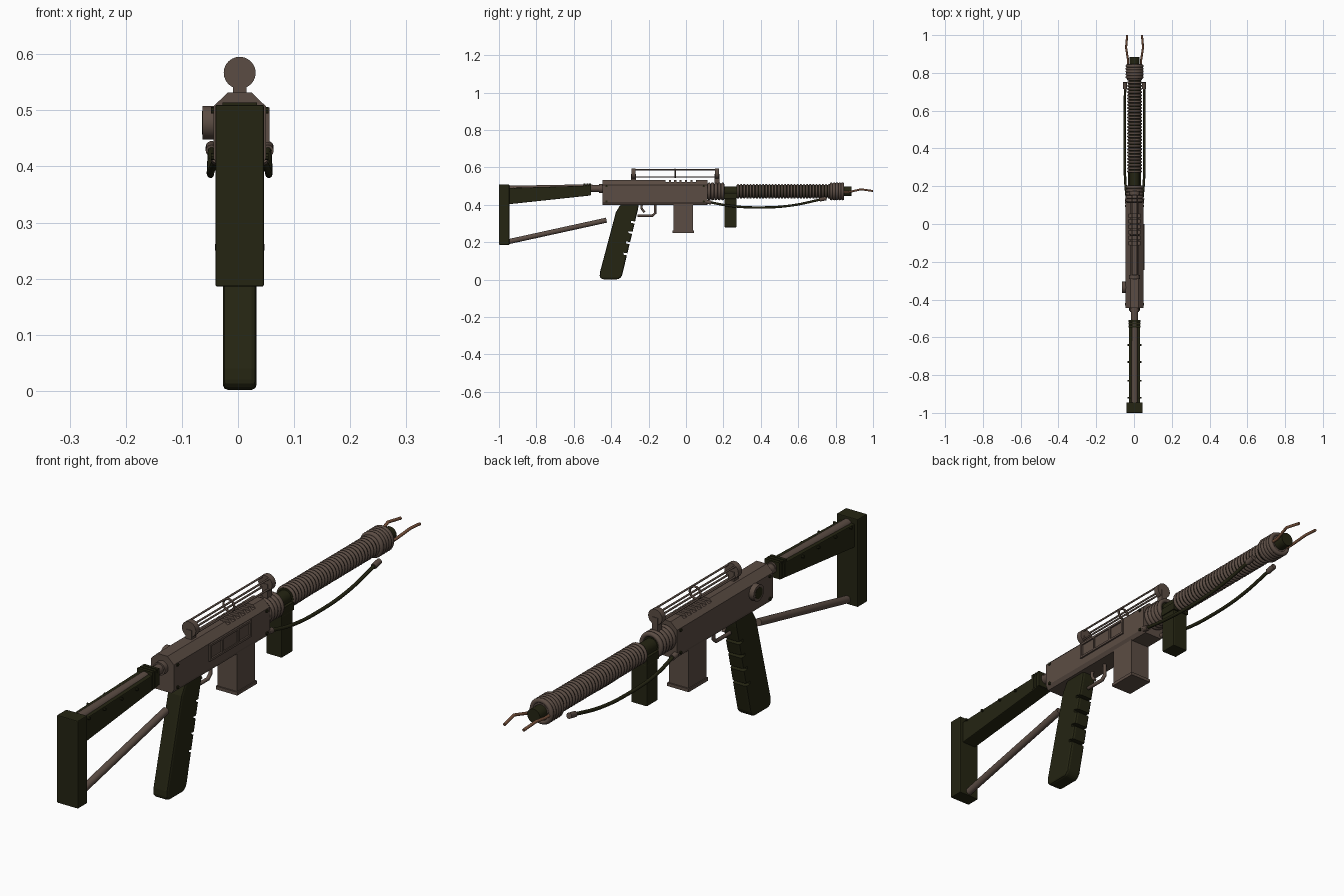
import bpy
import bmesh
import math
from mathutils import Vector

cube = bpy.data.objects.get("Cube")
if cube:
    bpy.data.objects.remove(cube)

CX = 0.003  # centre line of the body


def material(name, rgb):
    m = bpy.data.materials.new(name)
    m.use_nodes = True
    m.diffuse_color = (*rgb, 1)
    m.node_tree.nodes["Principled BSDF"].inputs["Base Color"].default_value = (*rgb, 1)
    return m


BROWN = material("brown metal", (0.105, 0.073, 0.057))
GREEN = material("dark olive", (0.018, 0.018, 0.006))
COPPER = material("copper", (0.19, 0.085, 0.045))


def finish(name, bm, mat, smooth=False, bevel=0):
    bmesh.ops.recalc_face_normals(bm, faces=bm.faces)
    me = bpy.data.meshes.new(name)
    bm.to_mesh(me)
    bm.free()
    ob = bpy.data.objects.new(name, me)
    bpy.context.collection.objects.link(ob)
    me.materials.append(mat)
    if bevel:
        mod = ob.modifiers.new("bevel", "BEVEL")
        mod.width, mod.segments = bevel, 2
    if smooth:
        for p in me.polygons:
            p.use_smooth = len(p.vertices) == 4
    return ob


def prism(name, pts, a, b, mat, axis="x", bevel=0):
    """Extrude a (y, z) profile along x, or an (x, z) profile along y."""
    bm = bmesh.new()
    place = (lambda p, t: (t + CX, p[0], p[1])) if axis == "x" else (lambda p, t: (p[0] + CX, t, p[1]))
    face = bm.faces.new([bm.verts.new(place(p, a)) for p in pts])
    new = bmesh.ops.extrude_face_region(bm, geom=[face])["geom"]
    move = Vector(place((0, 0), b)) - Vector(place((0, 0), a))
    bmesh.ops.translate(bm, vec=move, verts=[v for v in new if isinstance(v, bmesh.types.BMVert)])
    return finish(name, bm, mat, bevel=bevel)


def box(name, x, y, z, mat, bevel=0):
    pts = [(y[0], z[0]), (y[1], z[0]), (y[1], z[1]), (y[0], z[1])]
    return prism(name, pts, x[0], x[1], mat, bevel=bevel)


def rod(name, a, b, r, mat, r2=None, sides=24):
    a, b = Vector(a), Vector(b)
    bm = bmesh.new()
    bmesh.ops.create_cone(bm, cap_ends=True, segments=sides, radius1=r,
                          radius2=r if r2 is None else r2, depth=(b - a).length)
    bm.transform((b - a).to_track_quat("Z", "Y").to_matrix().to_4x4())
    bmesh.ops.translate(bm, vec=(a + b) / 2 + Vector((CX, 0, 0)), verts=bm.verts)
    return finish(name, bm, mat, smooth=sides > 8)


def along(name, y0, y1, z, r, mat, x=0, r2=None):
    return rod(name, (x, y0, z), (x, y1, z), r, mat, r2)


def ring(name, y, z, major, minor, mat):
    bpy.ops.mesh.primitive_torus_add(location=(CX, y, z), rotation=(math.pi / 2, 0, 0),
                                     major_radius=major, minor_radius=minor,
                                     major_segments=28, minor_segments=8)
    ob = bpy.context.object
    ob.name = name
    ob.data.materials.append(mat)
    bpy.ops.object.shade_smooth()


def tube(name, pts, r, mat, smooth=True):
    cu = bpy.data.curves.new(name, "CURVE")
    cu.dimensions = "3D"
    cu.bevel_depth, cu.bevel_resolution, cu.use_fill_caps = r, 3, True
    sp = cu.splines.new("BEZIER" if smooth else "POLY")
    points = sp.bezier_points if smooth else sp.points
    points.add(len(pts) - 1)
    for p, (x, y, z) in zip(points, pts):
        if smooth:
            p.co = (x + CX, y, z)
            p.handle_left_type = p.handle_right_type = "AUTO"
        else:
            p.co = (x + CX, y, z, 1)
    ob = bpy.data.objects.new(name, cu)
    bpy.context.collection.objects.link(ob)
    cu.materials.append(mat)


def cut(ob, cutters):
    for c in cutters:
        mod = ob.modifiers.new("cut", "BOOLEAN")
        mod.operation, mod.object, mod.solver = "DIFFERENCE", c, "EXACT"
        c.hide_render = True
        c.hide_set(True)
        c.display_type = "WIRE"


# Receiver with chamfered top and a row of vent slots
half = [(0.038, 0.40), (0.047, 0.415), (0.047, 0.507), (0.021, 0.532)]
section = half + [(-x, z) for x, z in reversed(half)]
receiver = prism("receiver", section, -0.446, 0.115, BROWN, axis="y")
cut(receiver, [box("vent_cutter", (-0.035, 0.035), (y, y + 0.018), (0.522, 0.55), BROWN)
               for y in [-0.11 + 0.029 * i for i in range(6)]])

# Raised side port frame with dividers, and the bolts
for z in (0.443, 0.497):
    box("port_rail", (0.045, 0.053), (-0.243, 0), (z, z + 0.008), BROWN)
for y in (-0.243, -0.17, -0.08, -0.008):
    box("port_divider", (0.045, 0.053), (y, y + 0.008), (0.443, 0.505), BROWN)
box("port_cover", (0.045, 0.049), (-0.165, -0.08), (0.45, 0.497), BROWN)
for s in (-1, 1):
    for y in (-0.425, 0.095):
        for z in (0.418, 0.5):
            rod("receiver_bolt", (s * 0.045, y, z), (s * 0.051, y, z), 0.006, GREEN, sides=8)
    for y in (-0.92, -0.83, -0.73, -0.64):
        rod("stock_bolt", (s * 0.02, y, 0.487), (s * 0.038, y, 0.487), 0.005, GREEN, sides=8)

# Selector knob
rod("knob", (-0.045, -0.335, 0.478), (-0.066, -0.335, 0.478), 0.03, BROWN)
rod("knob_cap", (-0.06, -0.335, 0.478), (-0.067, -0.335, 0.478), 0.021, GREEN)

# Stock: butt, tapered arm with inset rod, lower strut
box("butt", (-0.043, 0.043), (-1, -0.945), (0.186, 0.51), GREEN, bevel=0.003)
arm = [(-0.95, 0.403), (-0.51, 0.45), (-0.51, 0.503), (-0.95, 0.49)]
prism("stock_arm", arm, -0.03, 0.03, GREEN, bevel=0.003)
rod("stock_inset_rod", (0, -0.95, 0.484), (0, -0.5, 0.492), 0.018, BROWN)
for y in (-0.548, -0.533, -0.518):
    box("stock_collar", (-0.031, 0.031), (y, y + 0.011), (0.453, 0.514), GREEN)
along("stock_joint", -0.51, -0.44, 0.487, 0.018, BROWN)
along("stock_joint_ring", -0.465, -0.445, 0.487, 0.024, BROWN)
rod("stock_strut", (0, -0.95, 0.203), (0, -0.425, 0.318), 0.0135, BROWN)

# Pistol grip with finger slots
grip_shape = [(-0.35, 0.402), (-0.375, 0.36), (-0.46, 0.04), (-0.462, 0.012), (-0.448, 0.002),
              (-0.36, 0.002), (-0.343, 0.018), (-0.258, 0.37), (-0.252, 0.402)]
grip = prism("grip", grip_shape, -0.03, 0.03, GREEN, bevel=0.009)
slots = []
for z in (0.13, 0.19, 0.245, 0.3):
    y = -0.343 + (z - 0.018) * 0.241
    slots.append(prism("slot_cutter", [(y - 0.018, z + 0.004), (y + 0.02, z - 0.006),
                                       (y + 0.02, z + 0.008), (y - 0.018, z + 0.014)], -0.05, 0.05, GREEN))
cut(grip, slots)

# Trigger and guard
tube("trigger_guard", [(0, -0.26, 0.342), (0, -0.18, 0.342), (0, -0.165, 0.355), (0, -0.165, 0.405)],
     0.007, BROWN, smooth=False)
tube("trigger", [(0, -0.235, 0.405), (0, -0.238, 0.385), (0, -0.222, 0.36)], 0.006, BROWN)

# Magazine
box("magazine", (-0.04, 0.04), (-0.066, 0.038), (0.255, 0.405), BROWN)
box("magazine_base", (-0.044, 0.044), (-0.071, 0.043), (0.25, 0.262), BROWN)

# Barrel core with ribbed sleeves
along("barrel", 0.11, 0.885, 0.472, 0.026, GREEN)
along("barrel_sleeve", 0.27, 0.78, 0.472, 0.033, GREEN)
along("collar_core", 0.11, 0.2, 0.472, 0.038, GREEN)
for i in range(30):
    ring("barrel_ring", 0.278 + i * 0.0168, 0.472, 0.033, 0.0065, BROWN)
for i in range(5):
    ring("collar_ring", 0.124 + i * 0.018, 0.472, 0.039, 0.009, BROWN)
    ring("muzzle_ring", 0.777 + i * 0.015, 0.472, 0.039, 0.009, BROWN)
along("muzzle_core", 0.77, 0.842, 0.472, 0.038, BROWN)

# Forward grip block
box("foregrip", (-0.032, 0.032), (0.205, 0.27), (0.28, 0.433), GREEN, bevel=0.003)
box("foregrip_mount", (-0.034, 0.034), (0.202, 0.273), (0.433, 0.462), GREEN)

# Copper prongs and side hoses, mirrored
for s in (-1, 1):
    tube("prong", [(s * 0.034, 0.83, 0.467), (s * 0.035, 0.87, 0.468),
                   (s * 0.045, 0.935, 0.483), (s * 0.039, 1.0, 0.474)], 0.0055, COPPER, smooth=False)
    tube("hose", [(s * 0.04, 0.12, 0.415), (s * 0.05, 0.24, 0.394), (s * 0.052, 0.4, 0.386),
                  (s * 0.052, 0.56, 0.396), (s * 0.05, 0.74, 0.433)], 0.0065, GREEN)
    rod("hose_fitting", (s * 0.05, 0.715, 0.428), (s * 0.05, 0.75, 0.435), 0.0105, BROWN)
    rod("hose_socket", (s * 0.04, 0.11, 0.416), (s * 0.041, 0.135, 0.412), 0.0105, BROWN)

# Open sight: end discs, rods and a middle ring
for y in (-0.28, 0.165):
    along("sight_disc", y - 0.011, y + 0.011, 0.567, 0.0285, BROWN)
    box("sight_foot", (-0.012, 0.012), (y - 0.013, y + 0.013), (0.505, 0.566), BROWN)
for x in (-0.014, 0.014):
    for z in (0.549, 0.587):
        along("sight_rod", -0.28, 0.165, z, 0.0035, BROWN, x=x)
ring("sight_ring", -0.058, 0.568, 0.022, 0.004, BROWN)
